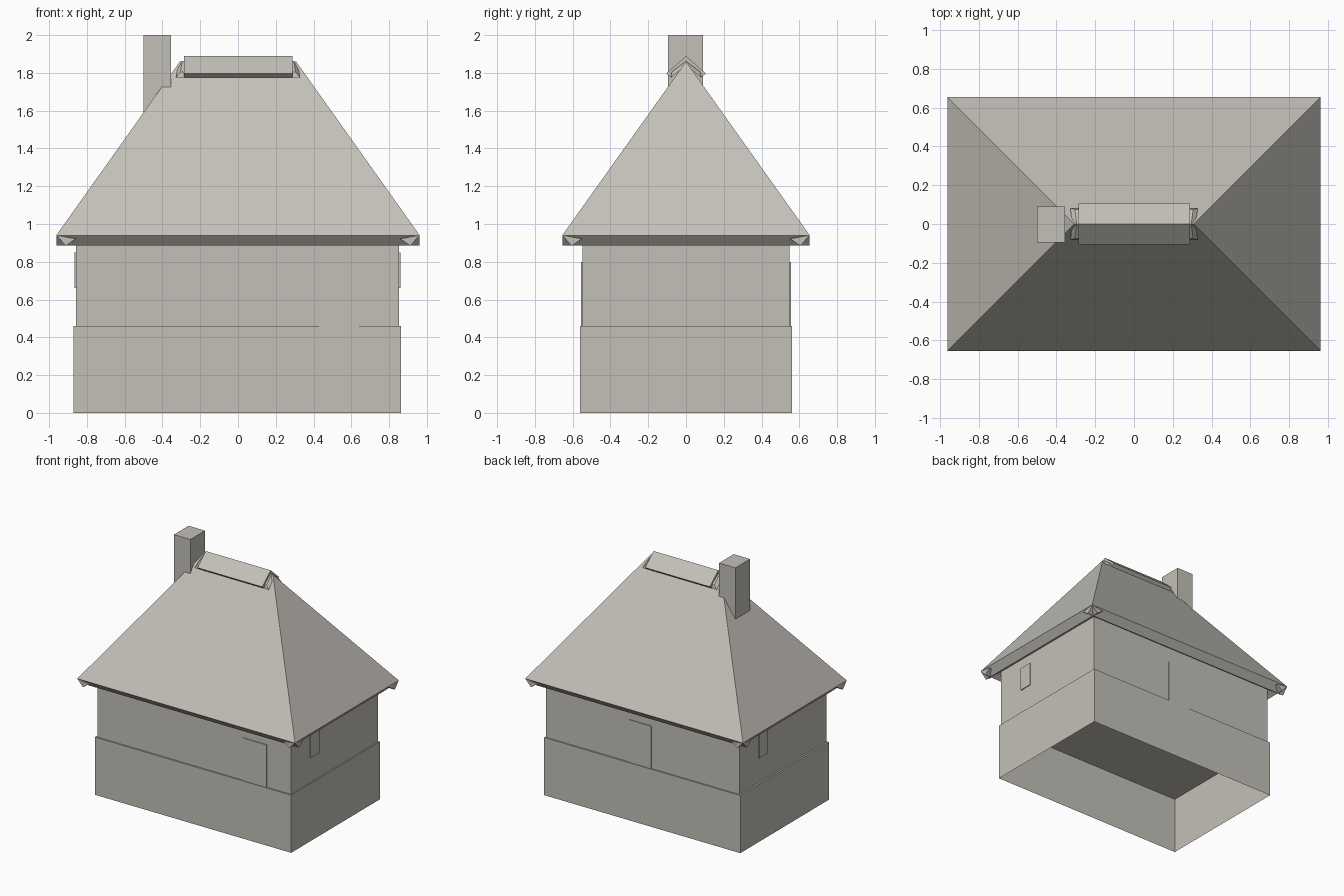
import bpy, bmesh

cube = bpy.data.objects.get("Cube")
if cube:
    bpy.data.objects.remove(cube, do_unlink=True)

stone = bpy.data.materials.new("warm_grey")
stone.use_nodes = True
COLOR = (0.55, 0.53, 0.48, 1)
stone.diffuse_color = COLOR
stone.node_tree.nodes["Principled BSDF"].inputs["Base Color"].default_value = COLOR


def finish(name, bm):
    bmesh.ops.recalc_face_normals(bm, faces=bm.faces)
    mesh = bpy.data.meshes.new(name)
    bm.to_mesh(mesh)
    bm.free()
    mesh.materials.append(stone)
    obj = bpy.data.objects.new(name, mesh)
    bpy.context.collection.objects.link(obj)
    return obj


def loft(name, start, end, caps=True):
    """Join two matching outlines with flat faces."""
    bm = bmesh.new()
    a = [bm.verts.new(p) for p in start]
    b = [bm.verts.new(p) for p in end]
    n = len(a)
    for i in range(n):
        j = (i + 1) % n
        bm.faces.new((a[i], a[j], b[j], b[i]))
    if caps:
        bm.faces.new(a[::-1])
        bm.faces.new(b)
    return finish(name, bm)


def box(name, x0, x1, y0, y1, z0, z1, open_bottom=False):
    def ring(z):
        return [(x0, y0, z), (x1, y0, z), (x1, y1, z), (x0, y1, z)]
    obj = loft(name, ring(z0), ring(z1))
    if open_bottom:
        bm = bmesh.new()
        bm.from_mesh(obj.data)
        floor = [f for f in bm.faces if f.normal.z < -0.9]
        bmesh.ops.delete(bm, geom=floor, context='FACES_ONLY')
        bm.to_mesh(obj.data)
        bm.free()
    return obj


# Walls: wider base, hollow from beneath, and a slightly narrower upper storey
box("base_walls", -0.872, 0.862, -0.56, 0.56, 0, 0.46, open_bottom=True)
box("upper_walls", -0.858, 0.852, -0.548, 0.548, 0.46, 0.93)

# Thin door and window plates
box("front_door", 0.43, 0.64, -0.555, -0.54, 0.46, 0.8)
box("back_door", -0.08, 0.12, 0.54, 0.555, 0.46, 0.8)
box("left_window", 0.845, 0.859, -0.31, -0.2, 0.66, 0.85)
box("right_window", -0.865, -0.85, 0.2, 0.31, 0.66, 0.85)

# Hipped roof
RX, RY, EAVE, RIDGE, TOP = 0.962, 0.655, 0.94, 0.308, 1.86
bm = bmesh.new()
c = [bm.verts.new((sx * RX, sy * RY, EAVE))
     for sx, sy in ((-1, -1), (1, -1), (1, 1), (-1, 1))]
left, right = (bm.verts.new((s * RIDGE, 0, TOP)) for s in (1, -1))
for face in ((c[0], c[1], left, right), (c[1], c[2], left),
             (c[2], c[3], right, left), (c[3], c[0], right), c[::-1]):
    bm.faces.new(face)
finish("hipped_roof", bm)

# Triangular eave beams, running past each other at the corners
beam = ((0, EAVE), (0.05, 0.885), (0.105, 0.922))
for s, x_name, y_name in ((-1, "right_eave", "front_eave"), (1, "left_eave", "back_eave")):
    loft(y_name, [(-RX, s * (RY - d), z) for d, z in beam],
         [(RX, s * (RY - d), z) for d, z in beam])
    loft(x_name, [(s * (RX - d), -RY, z) for d, z in beam],
         [(s * (RX - d), RY, z) for d, z in beam])

# Ridge cap over flared supports
for s, side in ((-1, "front"), (1, "back")):
    cap = ((0, 1.89), (0.105, 1.797), (0.08, 1.775), (0, 1.85))
    loft(side + "_ridge_cap", [(-0.285, s * y, z) for y, z in cap],
         [(0.288, s * y, z) for y, z in cap])
    support = ((0.295, 0, 1.862), (0.305, 0.075, 1.805),
               (0.328, 0.082, 1.775), (0.318, 0, 1.84))
    loft(side + "_ridge_support", [(-x, s * y, z) for x, y, z in support],
         [(x, s * y, z) for x, y, z in support])

# Chimney
box("chimney", -0.5, -0.355, -0.095, 0.09, 1.5, 2.0)
